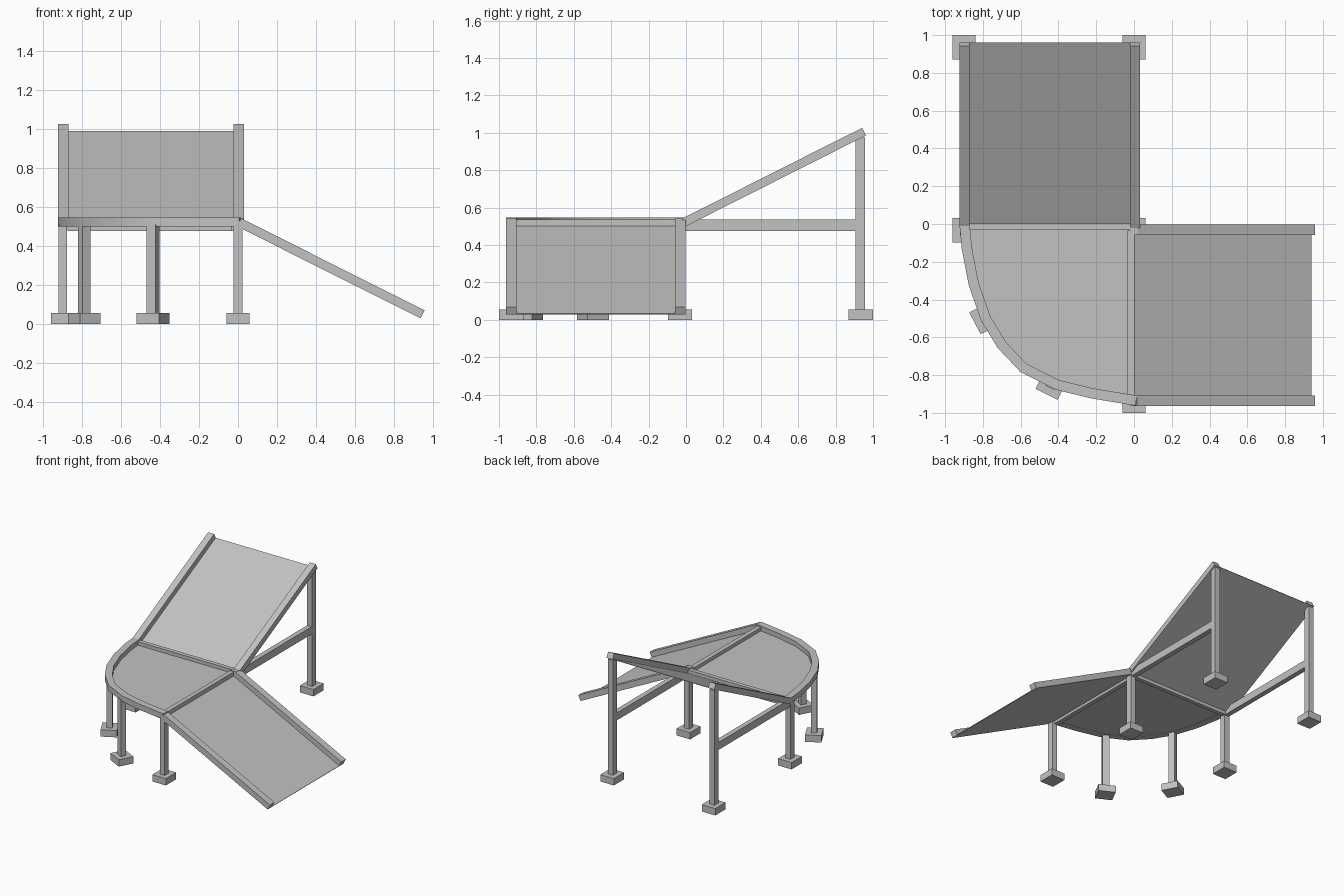
import bpy, bmesh, math
from mathutils import Vector, Matrix

cube = bpy.data.objects.get("Cube")
if cube:
    bpy.data.objects.remove(cube, do_unlink=True)

grey = bpy.data.materials.new("light grey")
grey.use_nodes = True
COLOUR = (0.54, 0.54, 0.54, 1)
grey.diffuse_color = COLOUR
grey.node_tree.nodes["Principled BSDF"].inputs["Base Color"].default_value = COLOUR


def finish(name, bm):
    bmesh.ops.recalc_face_normals(bm, faces=bm.faces)
    mesh = bpy.data.meshes.new(name)
    bm.to_mesh(mesh)
    bm.free()
    mesh.materials.append(grey)
    obj = bpy.data.objects.new(name, mesh)
    bpy.context.collection.objects.link(obj)
    return obj


def box(name, centre, size, angle=0):
    bm = bmesh.new()
    m = Matrix.Translation(centre) @ Matrix.Rotation(angle, 4, 'Z') @ Matrix.Diagonal((*size, 1))
    bmesh.ops.create_cube(bm, size=1, matrix=m)
    return finish(name, bm)


def sloped(name, start, end, width, height):
    """Bar whose underside runs from start to end, square cut at both ends."""
    a, b = Vector(start), Vector(end)
    along = (b - a).normalized()
    side = along.cross(Vector((0, 0, 1))).normalized()
    up = side.cross(along)
    bm = bmesh.new()
    rot = Matrix((along, side, up)).transposed().to_4x4()
    centre = (a + b) / 2 + up * height / 2
    size = Matrix.Diagonal(((b - a).length, width, height, 1))
    bmesh.ops.create_cube(bm, size=1, matrix=Matrix.Translation(centre) @ rot @ size)
    return finish(name, bm)


DECK, RAIL_H, SHEET = 0.5, 0.046, 0.005
LEFT, FRONT, BACK = -0.897, -0.935, 0.932

# Upper ramp: two side rails and a thin sheet level with their undersides
for name, x in (("left", 0.005), ("right", LEFT)):
    sloped("upper_ramp_rail_" + name, (x, 0, DECK), (x, 0.962, 0.985), 0.054, RAIL_H)
sloped("upper_ramp_sheet", (-0.446, 0, DECK), (-0.446, 0.962, 0.985), 0.848, SHEET)

# Lower ramp
for name, y in (("back", -0.03), ("front", FRONT)):
    sloped("lower_ramp_rail_" + name, (-0.005, y, DECK), (0.937, y, 0.028), 0.056, RAIL_H)
sloped("lower_ramp_sheet", (-0.005, -0.4825, DECK), (0.937, -0.4825, 0.028), 0.849, SHEET)

# Curved platform rim
path = [Vector(p) for p in (
    (LEFT, 0.0), (-0.885, -0.13), (-0.848, -0.32), (-0.785, -0.5), (-0.7, -0.64),
    (-0.585, -0.762), (-0.405, -0.852), (-0.22, -0.897), (0.012, FRONT))]
bm = bmesh.new()
rings = []
for i, p in enumerate(path):
    tangent = (path[min(i + 1, len(path) - 1)] - path[max(i - 1, 0)]).normalized()
    if i == 0:
        tangent = Vector((0, -1))
    out = Vector((tangent.y, -tangent.x)) * 0.027
    rings.append([bm.verts.new((*(p + out * s), z)) for s, z in
                  ((1, DECK), (1, DECK + RAIL_H), (-1, DECK + RAIL_H), (-1, DECK))])
for r, s in zip(rings, rings[1:]):
    for k in range(4):
        bm.faces.new((r[k], r[(k + 1) % 4], s[(k + 1) % 4], s[k]))
bm.faces.new(rings[0])
bm.faces.new(rings[-1])
rim = finish("platform_rim", bm)
bpy.ops.object.select_all(action='DESELECT')
rim.select_set(True)
bpy.context.view_layer.objects.active = rim
bpy.ops.object.shade_smooth_by_angle(angle=math.radians(30))

# Platform sheet, running under the middle of the rim
bm = bmesh.new()
outline = [(p.x, p.y) for p in path[:-1]] + [(0, FRONT), (0, 0)]
face = bm.faces.new([bm.verts.new((x, y, DECK + 0.002)) for x, y in outline])
new = bmesh.ops.extrude_face_region(bm, geom=[face])["geom"]
bmesh.ops.translate(bm, vec=(0, 0, SHEET), verts=[v for v in new if isinstance(v, bmesh.types.BMVert)])
finish("platform_sheet", bm)

# Horizontal beams
BEAM_Z, BEAM_H = 0.505, 0.06
box("platform_beam_back", (-0.445, -0.014, BEAM_Z), (0.86, 0.034, BEAM_H))
box("platform_beam_side", (-0.016, -0.475, BEAM_Z), (0.036, 0.88, BEAM_H))
for name, x in (("left", 0.0), ("right", LEFT)):
    box("ramp_beam_" + name, (x, 0.45, BEAM_Z), (0.04, 0.92, BEAM_H))

# Posts on square footings: name, x, y, top height, turn
posts = (
    ("back_left", 0, BACK, 0.975, 0), ("back_right", -0.9, BACK, 0.975, 0),
    ("corner", 0, -0.032, 0.54, 0), ("side_right", -0.9, -0.032, 0.51, 0),
    ("front", 0, FRONT, 0.51, 0),
    ("curve_side", -0.789, -0.498, 0.51, math.radians(28)),
    ("curve_front", -0.436, -0.848, 0.51, math.radians(63)))
for name, x, y, top, turn in posts:
    box("post_" + name, (x, y, (top + 0.04) / 2), (0.044, 0.05, top - 0.04), turn)
    foot_y = math.copysign(0.935, y) if abs(y) > 0.9 else y
    box("footing_" + name, (x, foot_y, 0.0275), (0.12, 0.13, 0.055), turn)
